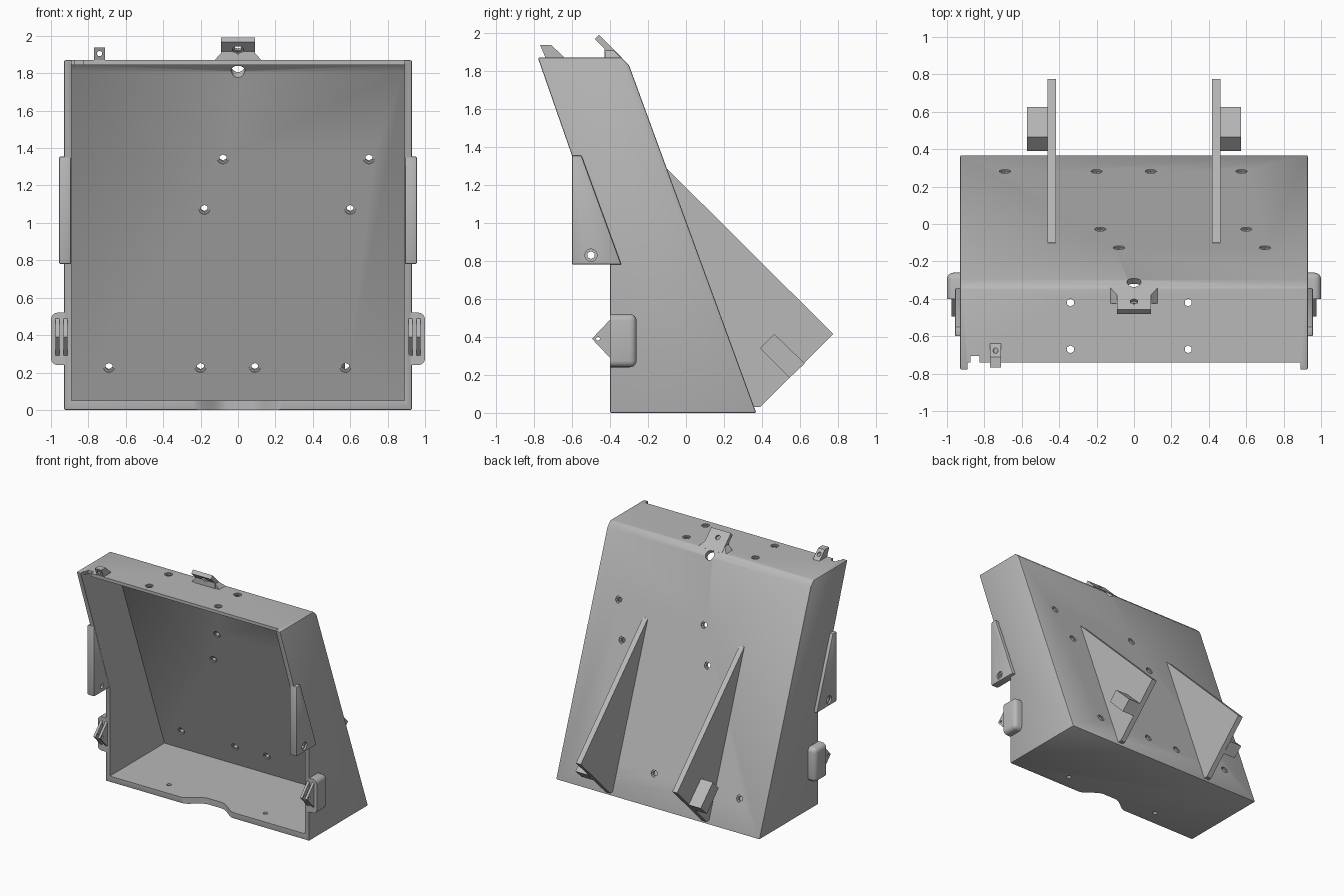
import bpy, bmesh, math
from mathutils import Vector, Matrix

old = bpy.data.objects.get("Cube")
if old:
    bpy.data.objects.remove(old, do_unlink=True)

GREY = bpy.data.materials.new("plain grey")
GREY.use_nodes = True
tone = (0.48, 0.48, 0.48, 1)
GREY.diffuse_color = tone
GREY.node_tree.nodes["Principled BSDF"].inputs["Base Color"].default_value = tone


def finish(name, bm):
    bmesh.ops.recalc_face_normals(bm, faces=bm.faces)
    mesh = bpy.data.meshes.new(name)
    bm.to_mesh(mesh)
    bm.free()
    mesh.materials.append(GREY)
    ob = bpy.data.objects.new(name, mesh)
    bpy.context.collection.objects.link(ob)
    return ob


def extrude(points, step):
    """Solid made by pushing a flat outline along a vector."""
    bm = bmesh.new()
    face = bm.faces.new([bm.verts.new(p) for p in points])
    res = bmesh.ops.extrude_face_region(bm, geom=[face])
    verts = [v for v in res["geom"] if isinstance(v, bmesh.types.BMVert)]
    bmesh.ops.translate(bm, vec=step, verts=verts)
    return bm


def side_prism(name, yz, x0, x1):
    return finish(name, extrude([(x0, y, z) for y, z in yz], (x1 - x0, 0, 0)))


def rod(centre, axis, radius, length, sides=24):
    bm = bmesh.new()
    turn = Vector(axis).to_track_quat('Z', 'Y').to_matrix().to_4x4()
    bmesh.ops.create_cone(bm, cap_ends=True, segments=sides, radius1=radius,
                          radius2=radius, depth=length,
                          matrix=Matrix.Translation(centre) @ turn)
    return finish("cutter", bm)


def apply(ob, mod):
    bpy.context.view_layer.objects.active = ob
    bpy.ops.object.modifier_apply(modifier=mod.name)


def cut(ob, cutter):
    cutter.hide_render = True
    mod = ob.modifiers.new("cut", 'BOOLEAN')
    mod.operation = 'DIFFERENCE'
    mod.solver = 'EXACT'
    mod.object = cutter
    apply(ob, mod)
    bpy.data.objects.remove(cutter, do_unlink=True)


def screw_hole(ob, centre, axis, wall):
    """Hexagonal bore with a shallow round recess on both faces."""
    c, a = Vector(centre), Vector(axis).normalized()
    cut(ob, rod(c, a, 0.021, wall * 3, 6))
    for s in (-1, 1):
        cut(ob, rod(c + a * s * wall / 2, a, 0.03, 0.016))


def smooth(ob):
    bpy.ops.object.select_all(action='DESELECT')
    ob.select_set(True)
    bpy.context.view_layer.objects.active = ob
    bpy.ops.object.shade_smooth_by_angle(angle=math.radians(30))


# Leaning housing: solid outline with softened edges
body = side_prism("housing", [(-0.4, 0), (0.37, 0), (-0.3, 1.83), (-0.34, 1.87),
                              (-0.78, 1.87), (-0.4, 0.78)], -0.93, 0.93)
bev = body.modifiers.new("soft", 'BEVEL')
bev.width = 0.008
bev.segments = 2
apply(body, bev)

# Hollow interior, open at the front
cut(body, side_prism("cutter", [(-1, 0.05), (0.312, 0.05), (-0.332, 1.81),
                                (-0.367, 1.845), (-1, 1.845)], -0.89, 0.89))
# Top plate stops short of the side walls, with a small notch
cut(body, side_prism("cutter", [(-1, 1.8), (-0.74, 1.8), (-0.74, 2), (-1, 2)], -0.89, 0.89))
cut(body, side_prism("cutter", [(-1, 1.8), (-0.705, 1.8), (-0.705, 2), (-1, 2)], -0.875, -0.825))

# Wavy finger recess in the front edge of the floor
wave = [(-0.25, -0.6)]
for i in range(33):
    x = -0.25 + 0.5 * i / 32
    t = min(1, (0.25 - abs(x)) / 0.19)
    wave.append((x, -0.401 + 0.1 * t * t * (3 - 2 * t)))
wave.append((0.25, -0.6))
cut(body, finish("cutter", extrude([(x, y, -0.1) for x, y in wave], (0, 0, 0.3))))

# Screw holes in the back, roof and floor
BACK = (0, 0.939, 0.344)
for x, z in [(-0.08, 1.35), (0.7, 1.35), (-0.18, 1.08), (0.6, 1.08),
             (-0.69, 0.235), (-0.2, 0.235), (0.09, 0.235), (0.575, 0.235)]:
    screw_hole(body, (x, 0.35 - 0.366 * z, z), BACK, 0.038)
for x in (-0.34, 0.29):
    for y in (-0.42, -0.67):
        screw_hole(body, (x, y, 1.8575), (0, 0, 1), 0.025)
for x in (-0.44, 0.44):
    cut(body, rod((x, -0.27, 0.02), (0, 0, 1), 0.018, 0.2))
# Cable hole through the upper rear edge
cut(body, rod((0, -0.32, 1.83), (0, 1, 1), 0.037, 0.16))
smooth(body)

# Central hanging tab and its flared foot
tab = side_prism("hanging_tab", [(-0.43, 1.865), (-0.43, 1.917), (-0.48, 1.966), (-0.458, 1.99),
                                 (-0.338, 1.87), (-0.345, 1.865)], -0.09, 0.09)
screw_hole(tab, (0, -0.42, 1.94), (0, 1, 1), 0.034)
foot = side_prism("hanging_tab_foot", [(-0.425, 1.865), (-0.425, 1.91), (-0.382, 1.91),
                                       (-0.337, 1.865)], -0.13, 0.13)
for v in foot.data.vertices:
    if v.co.z > 1.9:
        v.co.x *= 0.68
cut(foot, rod((0, -0.42, 1.94), (0, 1, 1), 0.021, 0.1, 6))

# Small roof clip
clip = side_prism("roof_clip", [(-0.768, 1.937), (-0.71, 1.937), (-0.635, 1.865),
                                (-0.738, 1.865)], -0.77, -0.71)
cut(clip, rod((-0.74, -0.74, 1.905), (0, 1, 0), 0.014, 0.3))


def half_bump(s):
    """Rounded pad on the side wall, cut flat at the front."""
    bm = bmesh.new()
    bmesh.ops.create_cube(bm, size=1, matrix=Matrix.Translation((0.93, -0.38, 0.38))
                          @ Matrix.Diagonal((0.14, 0.24, 0.28, 1)))
    bmesh.ops.bevel(bm, geom=bm.edges[:], offset=0.035, segments=4,
                    profile=0.5, affect='EDGES')
    for p, n in (((0, -0.4, 0), (0, -1, 0)), ((0.9, 0, 0), (-1, 0, 0))):
        geom = bm.verts[:] + bm.edges[:] + bm.faces[:]
        res = bmesh.ops.bisect_plane(bm, geom=geom, plane_co=p, plane_no=n, clear_outer=True)
        rim = [e for e in res["geom_cut"] if isinstance(e, bmesh.types.BMEdge)]
        bmesh.ops.contextual_create(bm, geom=rim)
    bmesh.ops.scale(bm, vec=(s, 1, 1), verts=bm.verts)
    return bm


# Parts repeated on both sides
for s, side in ((1, "left"), (-1, "right")):
    # Front flange with its hole
    flange = side_prism(side + "_flange", [(-0.6, 0.78), (-0.34, 0.78), (-0.55, 1.355),
                                           (-0.6, 1.355)], s * 0.892, s * 0.957)
    fb = flange.modifiers.new("soft", 'BEVEL')
    fb.width = 0.008
    fb.segments = 2
    apply(flange, fb)
    # Clear the part that would stand inside the housing
    cut(flange, rod((s * 0.92, -0.5, 0.83), (1, 0, 0), 0.021, 0.3, 6))
    cut(flange, rod((s * 0.957, -0.5, 0.83), (1, 0, 0), 0.032, 0.03))
    smooth(flange)

    smooth(finish(side + "_latch_pad", half_bump(s)))

    # Forked latch
    for n, x in (("inner", 0.912), ("outer", 0.955)):
        prong = side_prism(f"{side}_{n}_latch_prong",
                           [(-0.39, 0.29), (-0.4, 0.29), (-0.495, 0.39),
                            (-0.4, 0.49), (-0.39, 0.49)], s * x, s * (x + 0.02))
        cut(prong, rod((s * 0.93, -0.463, 0.39), (1, 0, 0), 0.01, 0.3, 16))

    # Triangular rear stand with an outer block
    side_prism(side + "_rear_stand", [(-0.1, 1.285), (0.775, 0.415), (0.39, 0.03),
                                      (0.345, 0.03), (-0.115, 1.285)], s * 0.418, s * 0.462)
    side_prism(side + "_stand_block", [(0.39, 0.34), (0.465, 0.415), (0.625, 0.26),
                                       (0.545, 0.185)], s * 0.46, s * 0.572)
